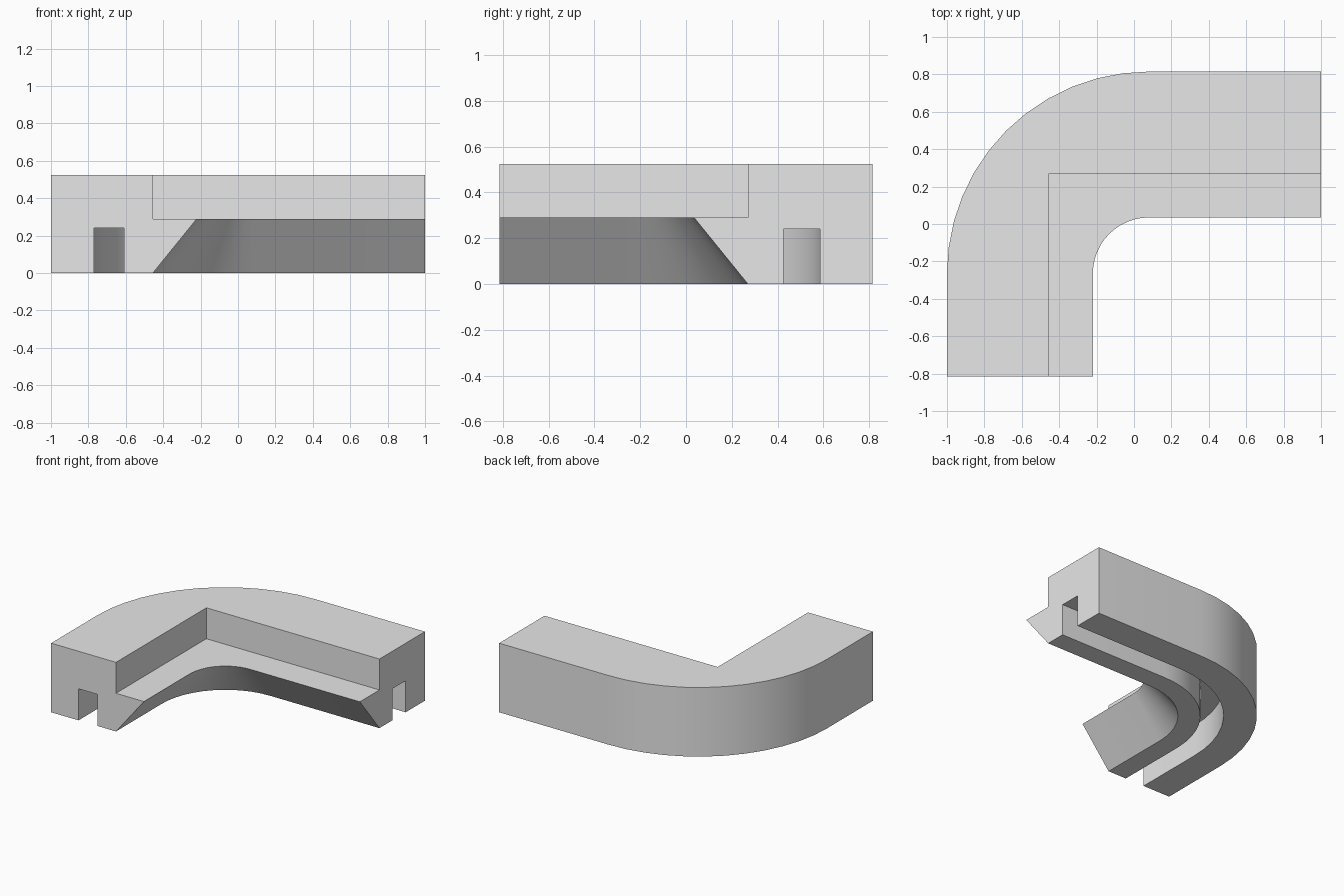
import bpy
import bmesh
import math

cube = bpy.data.objects.get("Cube")
if cube:
    bpy.data.objects.remove(cube, do_unlink=True)

# Bend centre, open ends of the two legs, and main radii
CX, CY = 0.08, -0.265
FRONT_END, SIDE_END = -0.815, 1.0
OUTER, INNER, WALL = 1.08, 0.30, 0.535
GROOVE_OUT, GROOVE_IN, GROOVE_TOP = 0.85, 0.69, 0.24
LEDGE, TOP = 0.29, 0.525
SEGMENTS = 12

# Cross-section: (distance from bend centre, height, follows the square corner)
PROFILE = [
    (OUTER, 0, False), (OUTER, TOP, False),
    (WALL, TOP, True), (WALL, LEDGE, True),
    (INNER, LEDGE, False), (WALL, 0, False),
    (GROOVE_IN, 0, False), (GROOVE_IN, GROOVE_TOP, False),
    (GROOVE_OUT, GROOVE_TOP, False), (GROOVE_OUT, 0, False),
]


def bend_section(bm, angle):
    """Cross-section on the bend; the upper wall keeps a sharp square corner."""
    c, s = math.cos(angle), math.sin(angle)
    verts = []
    for r, z, square in PROFILE:
        if square:
            r /= max(c, s)
        verts.append(bm.verts.new((CX - r * c, CY + r * s, z)))
    return verts


bm = bmesh.new()

# Front leg end, quarter bend, side leg end
sections = [[bm.verts.new((CX - r, FRONT_END, z)) for r, z, _ in PROFILE]]
for i in range(SEGMENTS + 1):
    sections.append(bend_section(bm, math.pi / 2 * i / SEGMENTS))
sections.append([bm.verts.new((SIDE_END, CY + r, z)) for r, z, _ in PROFILE])

# Skin between neighbouring sections and close both ends
n = len(PROFILE)
for a, b in zip(sections, sections[1:]):
    for k in range(n):
        m = (k + 1) % n
        bm.faces.new((a[k], a[m], b[m], b[k]))
bm.faces.new(sections[0])
bm.faces.new(sections[-1])
bmesh.ops.recalc_face_normals(bm, faces=bm.faces[:])

mesh = bpy.data.meshes.new("corner_channel")
bm.to_mesh(mesh)
bm.free()
channel = bpy.data.objects.new("corner_channel", mesh)
bpy.context.collection.objects.link(channel)

# Plain grey finish
grey = bpy.data.materials.new("light_grey")
grey.use_nodes = True
colour = (0.8, 0.8, 0.8, 1)
grey.diffuse_color = colour
for node in grey.node_tree.nodes:
    if node.type == "BSDF_PRINCIPLED":
        node.inputs["Base Color"].default_value = colour
mesh.materials.append(grey)

# Smooth bend with crisp profile edges
bpy.ops.object.select_all(action="DESELECT")
channel.select_set(True)
bpy.context.view_layer.objects.active = channel
bpy.ops.object.shade_smooth_by_angle(angle=math.radians(30))
